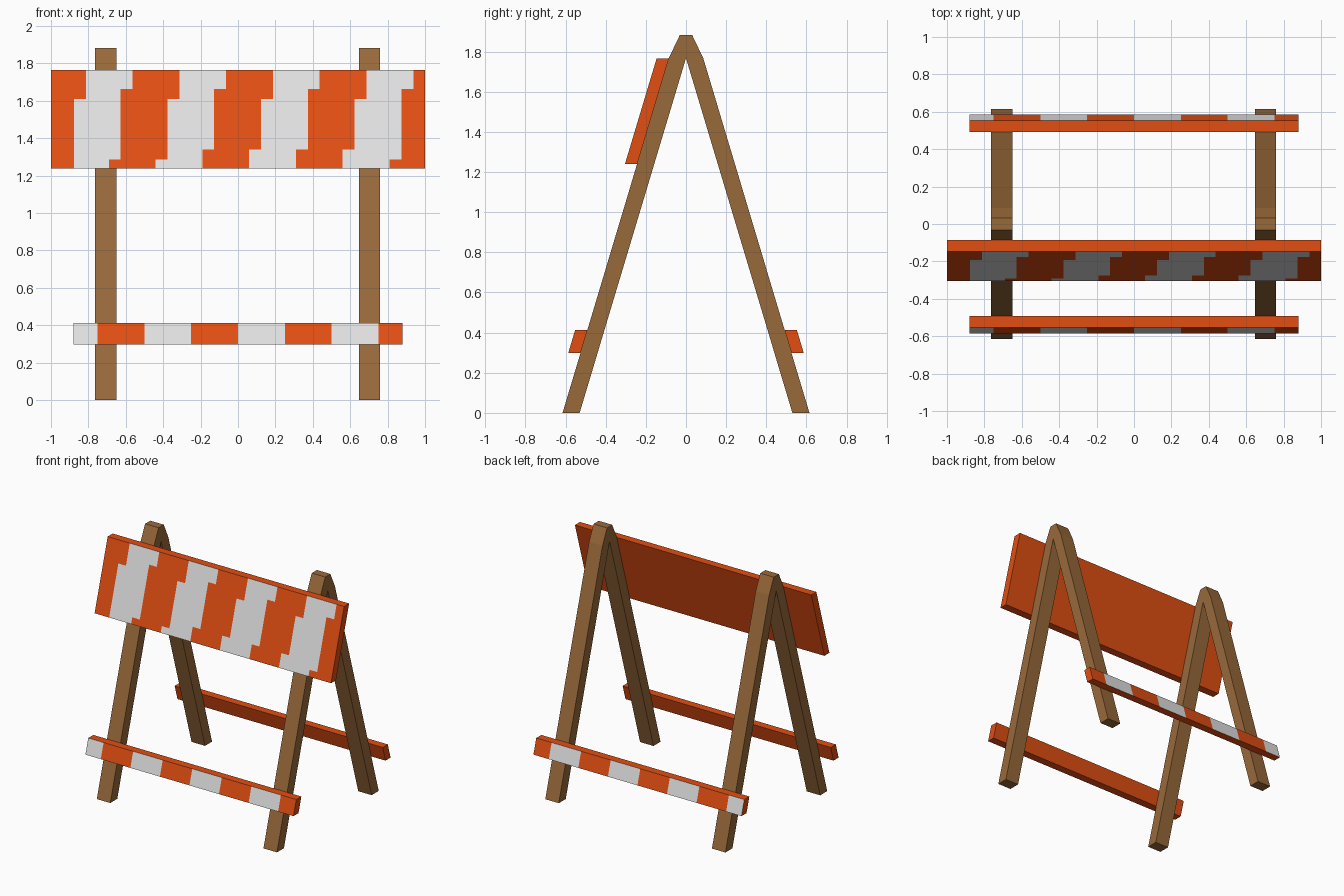
import bpy, bmesh, math

if "Cube" in bpy.data.objects:
    bpy.data.objects.remove(bpy.data.objects["Cube"])


def material(name, rgb):
    m = bpy.data.materials.new(name)
    m.diffuse_color = (*rgb, 1.0)
    m.use_nodes = True
    m.node_tree.nodes["Principled BSDF"].inputs["Base Color"].default_value = m.diffuse_color
    return m


ORANGE = material("safety orange", (0.76, 0.077, 0.006))
WHITE = material("reflective white", (0.76, 0.76, 0.76))
WOOD = material("brown wood", (0.315, 0.142, 0.042))


def prism(profile, x0, x1):
    """Extrude a closed (y, z) outline from x0 to x1."""
    bm = bmesh.new()
    a = [bm.verts.new((x0, y, z)) for y, z in profile]
    b = [bm.verts.new((x1, y, z)) for y, z in profile]
    bm.faces.new(a)
    bm.faces.new(b[::-1])
    for i in range(len(a)):
        j = (i + 1) % len(a)
        bm.faces.new((a[i], b[i], b[j], a[j]))
    bmesh.ops.recalc_face_normals(bm, faces=bm.faces)
    return bm


def finish(bm, name, mats):
    me = bpy.data.meshes.new(name)
    bm.to_mesh(me)
    bm.free()
    for m in mats:
        me.materials.append(m)
    ob = bpy.data.objects.new(name, me)
    bpy.context.collection.objects.link(ob)
    return ob


SLOPE = 0.53 / 1.767


def leg_outer(z):
    """Distance of the outer leg surface from the centre plane at height z."""
    return 0.615 - SLOPE * z


def board(name, z0, z1, half, side, xs, zs, is_white):
    """Tilted board lying on the legs; its outer face is cut into stripes."""
    t = 0.061
    profile = [(side * (leg_outer(z) + d), z)
               for z, d in ((z0, 0), (z0, t), (z1, t), (z1, 0))]
    bm = prism(profile, -half, half)

    def outer():
        bm.normal_update()
        return [f for f in bm.faces if f.normal.y * side > 0.5]

    cuts = [((x, 0, 0), (1, 0, 0)) for x in xs] + [((0, 0, z), (0, 0, 1)) for z in zs]
    for co, no in cuts:
        fs = outer()
        geom = fs + list({e for f in fs for e in f.edges}) + list({v for f in fs for v in f.verts})
        bmesh.ops.bisect_plane(bm, geom=geom, plane_co=co, plane_no=no, dist=1e-5)
    for f in outer():
        c = f.calc_center_median()
        f.material_index = int(is_white(c.x, c.z))
    finish(bm, name, (ORANGE, WHITE))


# Two wooden A-frames
A_FRAME = [(-0.615, 0), (-0.53, 0), (0, 1.767), (0.53, 0), (0.615, 0),
           (0.086, 1.767), (0.031, 1.882), (-0.031, 1.882), (-0.086, 1.767)]
for name, x in (("left_a_frame", -0.707), ("right_a_frame", 0.703)):
    finish(prism(A_FRAME, x - 0.057, x + 0.057), name, (WOOD,))

# Lower striped rails, front and back
for name, side in (("front_rail", -1), ("back_rail", 1)):
    board(name, 0.298, 0.412, 0.88, side, [0.25 * i for i in range(-3, 4)], [],
          lambda x, z: math.floor(x / 0.25) % 2 == 0)

# Sign panel with stepped diagonal stripes
STEP = 0.064


def edge_x(k, z):
    """Position of stripe edge k at height z."""
    x = -0.877 + 0.25 * k
    if z > (1.61 if k % 2 == 0 else 1.662):
        return x + STEP
    if k > 0 and z < (1.285 if k in (1, 2, 7) else 1.34):
        return x - STEP
    return x


def panel_white(x, z):
    return sum(x > edge_x(k, z) for k in range(8)) % 2 == 1


Z_STEPS = [1.285, 1.34, 1.61, 1.662]
X_CUTS = [-0.877 + 0.25 * k + s for k in range(8) for s in (-STEP, 0, STEP)]
board("sign_panel", 1.239, 1.765, 1.0, -1, X_CUTS, Z_STEPS, panel_white)
